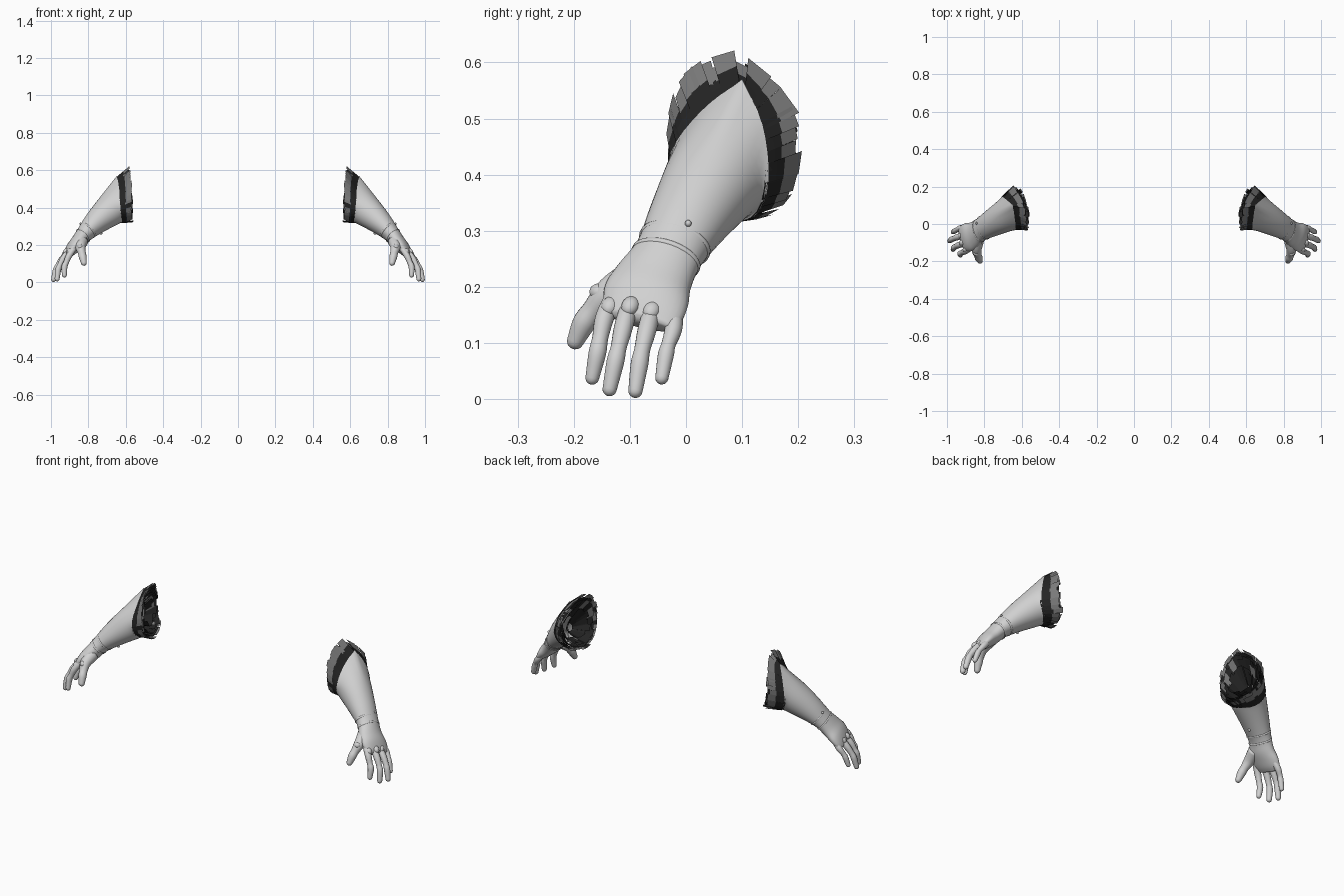
import bpy, bmesh, math, random
from mathutils import Vector

if "Cube" in bpy.data.objects:
    bpy.data.objects.remove(bpy.data.objects["Cube"])

random.seed(4)


def material(name, r, g, b):
    m = bpy.data.materials.new(name)
    m.diffuse_color = (r, g, b, 1)
    m.use_nodes = True
    m.node_tree.nodes["Principled BSDF"].inputs["Base Color"].default_value = m.diffuse_color
    return m


SKIN = material("pale_grey", 0.64, 0.64, 0.64)
DARK = material("near_black", 0.018, 0.018, 0.018)
GREY = material("mid_grey", 0.2, 0.2, 0.2)

# Forearm frame: along the arm, across the hand, out of the back of the hand
ALONG = Vector((0.672, -0.327, -0.665)).normalized()
ACROSS = (Vector((0, 1, 0)) - ALONG * ALONG.y).normalized()
BACK = ALONG.cross(ACROSS)


def catmull(pts, sub):
    """Smooth open curve through points of any size."""
    p = [Vector(q) for q in pts]
    p = [p[0] * 2 - p[1]] + p + [p[-1] * 2 - p[-2]]
    out = []
    for i in range(1, len(p) - 2):
        a, b, c, d = p[i - 1:i + 3]
        for k in range(sub):
            t = k / sub
            out.append(0.5 * (2 * b + (c - a) * t + (2 * a - 5 * b + 4 * c - d) * t * t
                              + (3 * b - a - 3 * c + d) * t ** 3))
    return out + [p[-2]]


def finish(name, bm, mats, smooth=True):
    """Turn the bmesh into an object mirrored to the other arm."""
    me = bpy.data.meshes.new(name)
    bm.to_mesh(me)
    bm.free()
    for m in mats:
        me.materials.append(m)
    ob = bpy.data.objects.new(name, me)
    bpy.context.collection.objects.link(ob)
    if smooth:
        for p in me.polygons:
            p.use_smooth = True
    mod = ob.modifiers.new("other_arm", 'MIRROR')
    mod.use_mirror_merge = False
    return ob


def loft(name, rings, cap_start, cap_end):
    bm = bmesh.new()
    rows = [[bm.verts.new(p) for p in r] for r in rings]
    n = len(rows[0])
    for a, b in zip(rows, rows[1:]):
        for i in range(n):
            j = (i + 1) % n
            bm.faces.new((a[i], a[j], b[j], b[i]))
    if cap_start:
        bm.faces.new(rows[0])
    if cap_end:
        bm.faces.new(rows[-1])
    bmesh.ops.recalc_face_normals(bm, faces=bm.faces)
    return finish(name, bm, [SKIN])


def oval(c, a, b, n=32):
    c = Vector(c)
    return [c + BACK * (b * math.cos(2 * math.pi * i / n))
            - ACROSS * (a * math.sin(2 * math.pi * i / n)) for i in range(n)]


def tube(name, pts):
    """Rounded finger; each point is x, y, z, radius."""
    path = catmull([Vector(p) for p in pts], 5)
    rings, n = [], 14

    def ring(c, d, r):
        u = (ACROSS - d * ACROSS.dot(d)).normalized()
        v = d.cross(u)
        return [c + (u * math.cos(2 * math.pi * i / n) + v * math.sin(2 * math.pi * i / n)) * r
                for i in range(n)]

    for i, q in enumerate(path):
        d = (path[min(i + 1, len(path) - 1)].xyz - path[max(i - 1, 0)].xyz).normalized()
        rings.append(ring(q.xyz, d, q.w))
    for ang in (25, 50, 72, 86):
        s = math.radians(ang)
        rings.append(ring(q.xyz + d * q.w * math.sin(s), d, q.w * math.cos(s)))
    return loft(name, rings, True, True)


# Pointed glove opening, and the flared outer edge of the ruffle
RIM = [(.647, .1, .57), (.635, .03, .517), (.632, -.027, .44), (.625, -.022, .37),
       (.62, .05, .322), (.665, .122, .325), (.708, .147, .39), (.69, .136, .49)]
FLARE = [(.58, .09, .622), (.575, .0, .585), (.565, -.033, .48), (.56, -.02, .38),
         (.56, .055, .325), (.59, .165, .335), (.632, .205, .41), (.632, .2, .52)]
rim = catmull(RIM + RIM[:1], 4)[:-1]
flare = catmull(FLARE + FLARE[:1], 4)[:-1]

# Forearm and hand: centre, half width, half thickness
STATIONS = [((.693, .042, .376), .087, .085), ((.765, .002, .315), .072, .064),
            ((.82, -.03, .26), .062, .046), ((.853, -.057, .217), .070, .041),
            ((.883, -.07, .185), .078, .035), ((.905, -.077, .158), .074, .026),
            ((.921, -.082, .138), .062, .015)]
stations = [rim] + [oval(*s) for s in STATIONS]
columns = [catmull([s[i] for s in stations], 5) for i in range(32)]
loft("forearm_and_hand", list(zip(*columns)), False, True)

# Fingers and thumb
FINGERS = {
    "index_finger": [(.872, -.127, .188, .015), (.902, -.145, .145, .017), (.918, -.153, .108, .0145),
                     (.928, -.158, .082, .016), (.928, -.167, .038, .0125)],
    "middle_finger": [(.895, -.098, .178, .015), (.932, -.111, .130, .017), (.952, -.120, .092, .0145),
                      (.962, -.126, .066, .016), (.967, -.136, .018, .013)],
    "ring_finger": [(.903, -.058, .170, .015), (.940, -.069, .125, .017), (.964, -.078, .088, .0145),
                    (.975, -.083, .062, .016), (.986, -.090, .015, .013)],
    "little_finger": [(.893, -.022, .168, .014), (.926, -.022, .128, .016), (.947, -.031, .098, .013),
                      (.956, -.036, .078, .0145), (.968, -.043, .038, .012)],
    "thumb": [(.835, -.085, .220, .034), (.842, -.135, .190, .028), (.835, -.165, .158, .021),
              (.830, -.182, .135, .021), (.824, -.197, .104, .0155)],
}
for name, pts in FINGERS.items():
    tube(name, pts)


def ball(name, c, r, scale=(1, 1, 1)):
    bm = bmesh.new()
    bmesh.ops.create_uvsphere(bm, u_segments=14, v_segments=8, radius=r)
    for v in bm.verts:
        v.co = Vector(c) + ACROSS * v.co.x * scale[0] + ALONG * v.co.y * scale[1] + BACK * v.co.z * scale[2]
    return finish(name, bm, [SKIN])


# Knuckles, the thumb joint and small wrist studs
for name, c in (("index_knuckle", (.899, -.135, .166)), ("middle_knuckle", (.919, -.099, .166)),
                ("ring_knuckle", (.923, -.061, .158)), ("little_knuckle", (.914, -.024, .146))):
    ball(name, c, .016, (1, 1.3, .9))
ball("thumb_joint", (.845, -.155, .190), .016, (1.1, 1, 1))
ball("outer_stud", Vector((.80, -.015, .28)) + BACK * .053 + ACROSS * .02, .006)
ball("inner_stud", Vector((.775, -.005, .305)) - BACK * .061, .007)

# Raised seams around the wrist
for k, (c, a, b) in enumerate((((.803, -.02, .277), .0655, .0505), ((.828, -.036, .25), .0635, .0455))):
    edges = [oval(Vector(c) + ALONG * s, a + o, b + o)
             for s, o in ((-.005, -.003), (-.003, .001), (.003, .001), (.005, -.003))]
    loft("wrist_seam_%d" % (k + 1), edges, False, False)


# Ruffle: nested cones of overlapping strips
def on_ring(ring, f):
    f = (f % 1) * len(ring)
    i = int(f)
    return ring[i].lerp(ring[(i + 1) % len(ring)], f - i)


rim_mid = sum(rim, Vector()) / len(rim)
flare_mid = sum(flare, Vector()) / len(flare)


def ruffle(name, count, start, end, depth, grey_chance, steps=(0, .28, .52, 1)):
    bm = bmesh.new()
    for k in range(count):
        f = (k + random.uniform(-.3, .3)) / count
        half = random.uniform(.55, .8) / count
        reach = random.uniform(.8, 1.03)
        lift = random.uniform(-.06, .03)
        grey = random.random() < grey_chance
        rows = []
        for t in steps:
            row = []
            for g in (f - half, f + half):
                a = rim_mid.lerp(on_ring(rim, g), start - .01) + ALONG * depth
                b = flare_mid.lerp(on_ring(flare, g), end + lift)
                row.append(bm.verts.new(a.lerp(b, t * reach)))
            rows.append(row)
        for i, (p, q) in enumerate(zip(rows, rows[1:])):
            face = bm.faces.new((p[0], p[1], q[1], q[0]))
            face.material_index = 1 if grey and i == len(steps) - 2 else 0
    finish(name, bm, [DARK, GREY], smooth=False)


ruffle("outer_ruffle", 30, 1.0, 1.0, .004, .95)
ruffle("second_ruffle", 28, .97, .93, .01, .7)
ruffle("third_ruffle", 26, .8, .88, .025, .2)
ruffle("fourth_ruffle", 22, .5, .8, .035, .1)
ruffle("inner_ruffle", 16, .2, .6, .04, .05)
